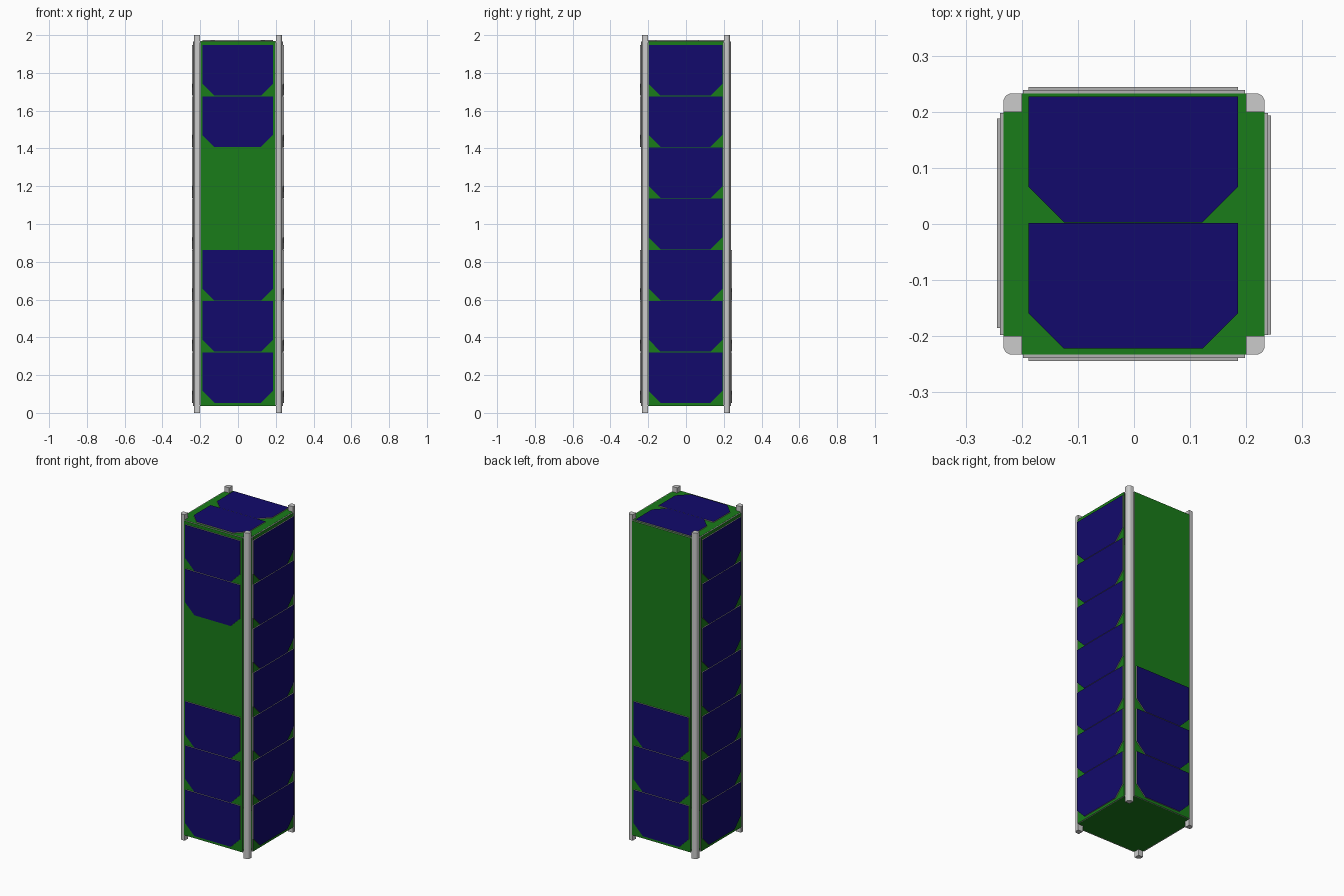
import bpy, bmesh, math
from mathutils import Matrix, Vector

if "Cube" in bpy.data.objects:
    bpy.data.objects.remove(bpy.data.objects["Cube"])


def material(name, rgb):
    m = bpy.data.materials.new(name)
    m.diffuse_color = (*rgb, 1)
    m.use_nodes = True
    m.node_tree.nodes["Principled BSDF"].inputs["Base Color"].default_value = m.diffuse_color
    return m


GREY = material("bare_edge", (0.45, 0.45, 0.45))
GREEN = material("board_green", (0.01, 0.2, 0.01))
BLUE = material("cell_blue", (0.006, 0.003, 0.15))


def frame(right, up, out):
    """Matrix mapping local x, y, z onto the right, up and outward axes."""
    return Matrix((right, up, out)).transposed().to_4x4()


def plate(name, outline, low, high, mat=None, matrix=Matrix(), both=False):
    """Extrude an outline from low to high; only the outer cap gets the colour."""
    bm = bmesh.new()
    base = bm.faces.new([bm.verts.new((x, y, low)) for x, y in outline])
    ext = bmesh.ops.extrude_face_region(bm, geom=[base], use_keep_orig=True)
    for v in ext["geom"]:
        if isinstance(v, bmesh.types.BMVert):
            v.co.z = high
    bmesh.ops.recalc_face_normals(bm, faces=bm.faces)
    for f in bm.faces:
        f.normal_update()
        if mat and (f.normal.z > 0.9 or (both and f.normal.z < -0.9)):
            f.material_index = 1
    bm.transform(matrix)
    me = bpy.data.meshes.new(name)
    bm.to_mesh(me)
    bm.free()
    if mat:
        me.materials.append(GREY)
        me.materials.append(mat)
    ob = bpy.data.objects.new(name, me)
    bpy.context.collection.objects.link(ob)
    return ob


def rect(x0, x1, y0, y1):
    return [(x0, y0), (x1, y0), (x1, y1), (x0, y1)]


def cell_outline(x0, x1, y0, y1, c=0.063):
    """Solar cell: rectangle with the two lower corners cut off."""
    return [(x0 + c, y0), (x1 - c, y0), (x1, y0 + c), (x1, y1), (x0, y1), (x0, y0 + c)]


R, IN = 0.233, 0.2          # outer and inner faces of the corner rails
Z0, Z1 = 0.037, 1.967       # ends of the side boards

# corner rails, one rounded outer edge each
r = 0.016
profile = [(IN, IN), (R, IN)]
for i in range(7):
    a = math.radians(15 * i)
    profile.append((R - r + r * math.cos(a), R - r + r * math.sin(a)))
profile.append((IN, R))
for i in range(4):
    rail = plate(f"corner_rail_{i + 1}", profile, 0, 2,
                 matrix=Matrix.Rotation(i * math.pi / 2, 4, 'Z'))
    rail.data.shade_smooth()
    rail.data.set_sharp_from_angle(angle=math.radians(30))

# side boards: name, right axis, outward axis, cell slots, cell left and right ends
X, Y, Z = Vector((1, 0, 0)), Vector((0, 1, 0)), Vector((0, 0, 1))
sides = [
    ("front", X, -Y, (0, 1, 2, 5, 6), -0.188, 0.185),
    ("right", Y, X, range(7), -0.197, 0.193),
    ("back", -X, Y, (0, 1, 2), -0.185, 0.188),
    ("left", -Y, -X, range(7), -0.188, 0.185),
]
for name, right, out, slots, a, b in sides:
    m = frame(right, Z, out)
    plate(f"{name}_board", rect(-0.198, 0.198, Z0, Z1), R, 0.239, GREEN, m, True)
    for s in slots:
        z = 0.053 + 0.271 * s
        plate(f"{name}_solar_cell_{s + 1}", cell_outline(a, b, z, z + 0.268),
              0.239, 0.2445, BLUE, m)

# end boards, notched around the rails
cross = []
for sx, sy in ((1, 1), (-1, 1), (-1, -1), (1, -1)):
    corner = [(sx * R, sy * IN), (sx * IN, sy * IN), (sx * IN, sy * R)]
    cross += corner if sx * sy > 0 else corner[::-1]
plate("top_board", cross, 1.962, 1.968, GREEN, both=True)
plate("bottom_board", cross, 0.037, 0.043, GREEN, both=True)

# two cells on the top board
for i, y in enumerate((-0.222, 0.003)):
    plate(f"top_solar_cell_{i + 1}", cell_outline(-0.188, 0.185, y, y + 0.224),
          1.968, 1.9735, BLUE)
